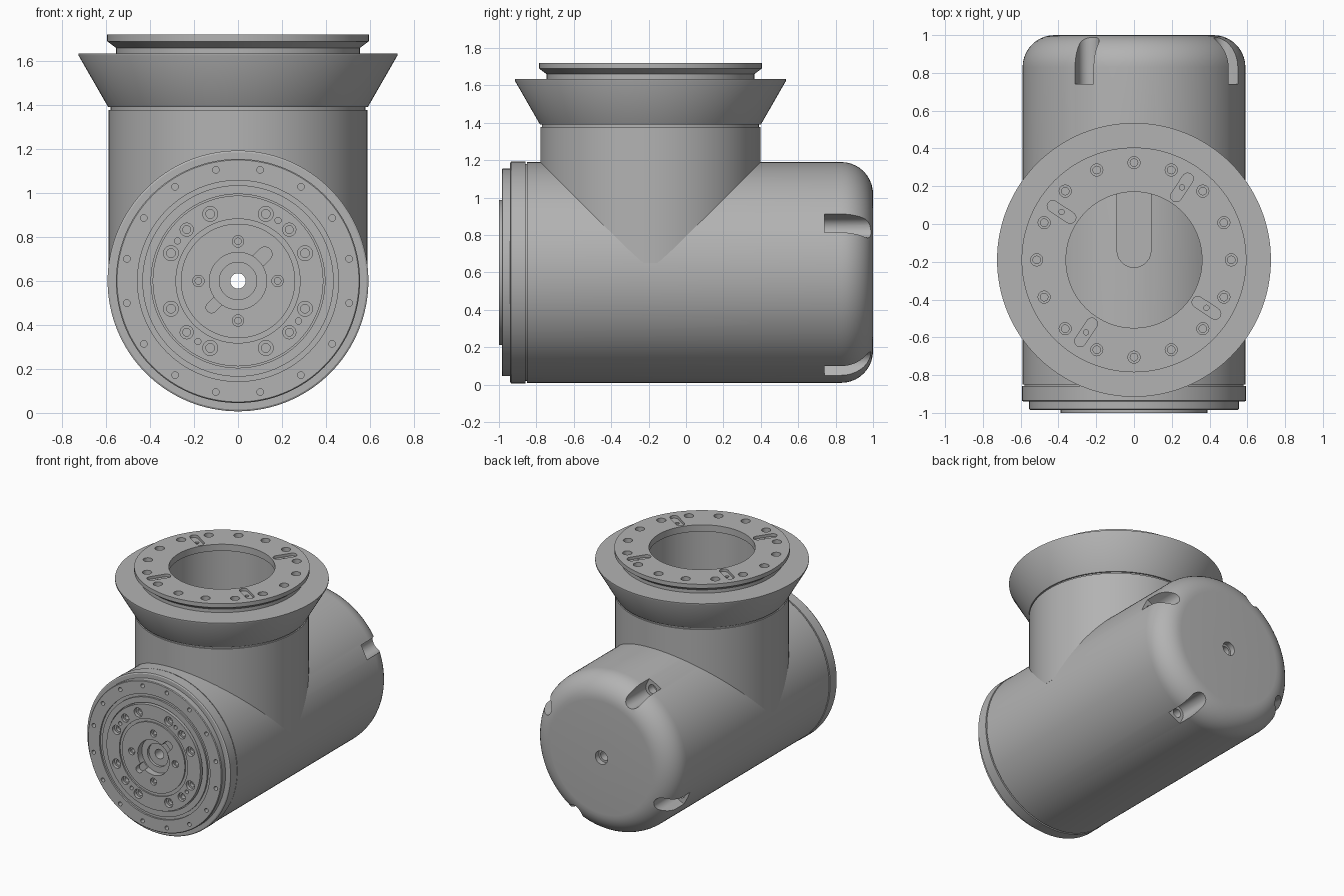
import bpy, bmesh
from math import cos, sin, pi, radians
from mathutils import Matrix

cube = bpy.data.objects.get("Cube")
if cube:
    bpy.data.objects.remove(cube)

grey = bpy.data.materials.new("mid grey")
grey.use_nodes = True
colour = (0.45, 0.45, 0.45, 1)
grey.diffuse_color = colour
grey.node_tree.nodes["Principled BSDF"].inputs["Base Color"].default_value = colour

# Local frames: z runs outward along each joint axis
FRONT = Matrix.Translation((0, 0, 0.6)) @ Matrix.Rotation(pi / 2, 4, 'X')
TOP = Matrix.Translation((0, -0.19, 0))


def lathe(bm, profile, segs=128, at=(0, 0)):
    """Revolve (radius, height) points; a profile off the axis is closed to a ring."""
    rings = []
    for i in range(segs):
        a = 2 * pi * i / segs
        rings.append([bm.verts.new((at[0] + r * cos(a), at[1] + r * sin(a), h))
                      for r, h in profile])
    n = len(profile)
    spans = n if profile[0][0] > 0 else n - 1
    for i in range(segs):
        a, b = rings[i], rings[(i + 1) % segs]
        for j in range(spans):
            k = (j + 1) % n
            bm.faces.new((a[j], b[j], b[k], a[k]))
    bmesh.ops.remove_doubles(bm, verts=[v for ring in rings for v in ring], dist=1e-5)


def polar(radius, degrees):
    return radius * cos(radians(degrees)), radius * sin(radians(degrees))


def hole(bm, at, face, steps):
    """Stepped drill: steps are (radius, depth) below the face."""
    profile = [(0, face + 0.02)]
    top = face + 0.02
    for r, depth in steps:
        profile += [(r, top), (r, face - depth)]
        top = face - depth
    lathe(bm, profile + [(0, top)], 20, at)


def slot(bm, angle, inner, outer, width, low, high):
    """Round-ended prism lying along a radius."""
    w = width / 2
    ends = [(outer - w, -90), (inner + w, 90)]
    verts = []
    for centre, start in ends:
        for i in range(13):
            x, y = polar(w, start + 15 * i)
            p = Matrix.Rotation(radians(angle), 3, 'Z')
            verts.append(bm.verts.new((*(p @ Matrix.Translation((centre + x, y, 0)).translation).xy, low)))
    face = bm.faces.new(verts)
    made = bmesh.ops.extrude_face_region(bm, geom=[face])["geom"]
    for v in made:
        if isinstance(v, bmesh.types.BMVert):
            v.co.z = high


def finish(name, bm, frame):
    bmesh.ops.recalc_face_normals(bm, faces=bm.faces)
    mesh = bpy.data.meshes.new(name)
    bm.to_mesh(mesh)
    bm.free()
    mesh.transform(frame)
    mesh.materials.append(grey)
    ob = bpy.data.objects.new(name, mesh)
    bpy.context.collection.objects.link(ob)
    return ob


def select(ob):
    bpy.ops.object.select_all(action='DESELECT')
    ob.select_set(True)
    bpy.context.view_layer.objects.active = ob


def cut(ob, bm, frame):
    cutter = finish("cutter", bm, frame)
    mod = ob.modifiers.new("cut", 'BOOLEAN')
    mod.operation, mod.solver, mod.object = 'DIFFERENCE', 'EXACT', cutter
    select(ob)
    bpy.ops.object.modifier_apply(modifier=mod.name)
    bpy.data.objects.remove(cutter)


def turned(name, profile, frame):
    bm = bmesh.new()
    lathe(bm, profile)
    return finish(name, bm, frame)


# Main housing: horizontal barrel with rounded rear cap and centre bore
R, FILLET = 0.59, 0.17
cap = [(R - FILLET + FILLET * cos(a), -1 + FILLET - FILLET * sin(a))
       for a in [pi / 2 * i / 10 for i in range(11)]]
housing = turned("main_housing", [(0.035, 0.85), (R, 0.85)] + cap +
                 [(0.05, -1), (0.05, -0.96), (0.035, -0.96)], FRONT)

# Four screw notches around the rear cap
NOTCHES = [26.6 + 90 * i for i in range(4)]
bm = bmesh.new()
for a in NOTCHES:
    slot(bm, a, 0.48, 0.8, 0.11, -1.1, -0.74)
cut(housing, bm, FRONT)
bm = bmesh.new()
for a in NOTCHES:
    lathe(bm, [(0, -0.8), (0.032, -0.8), (0.032, -0.68), (0, -0.68)], 20, polar(0.535, a))
cut(housing, bm, FRONT)

# Cable opening in the barrel under the vertical bore
bm = bmesh.new()
slot(bm, 90, -0.04, 0.45, 0.18, 0.9, 1.4)
cut(housing, bm, TOP)

# Vertical branch
neck = turned("vertical_neck", [(0.38, 0.65), (R - 0.001, 0.65), (R - 0.001, 1.378),
                                (0.58, 1.378), (0.58, 1.4), (0.38, 1.4)], TOP)

# Flared collar with top mounting flange
collar = turned("flared_collar", [
    (0.38, 1.39), (0.59, 1.39), (0.725, 1.625), (0.725, 1.635), (0.555, 1.635),
    (0.555, 1.66), (0.595, 1.69), (0.595, 1.72), (0.36, 1.72), (0.36, 1.67), (0.38, 1.67)], TOP)
bm = bmesh.new()
for i in range(16):
    hole(bm, polar(0.515, 22.5 * i), 1.72, [(0.032, 0.03), (0.02, 0.06)])
for i in range(4):
    slot(bm, 56.5 + 90 * i, 0.375, 0.545, 0.06, 1.7, 1.75)
cut(collar, bm, TOP)
bm = bmesh.new()
for i in range(4):
    hole(bm, polar(0.46, 56.5 + 90 * i), 1.705, [(0.014, 0.04)])
cut(collar, bm, TOP)

# Front output flange: stepped rings with shallow grooves
flange = turned("front_flange", [
    (0.035, 0.84), (0.58, 0.84), (0.58, 0.858), (0.593, 0.858), (0.593, 0.935),
    (0.585, 0.94), (0.555, 0.94), (0.555, 0.98), (0.55, 0.985), (0.457, 0.985),
    (0.457, 0.972), (0.435, 0.972), (0.435, 0.985), (0.395, 0.985), (0.395, 0.96),
    (0.388, 0.96), (0.388, 1.0), (0.282, 1.0), (0.282, 0.99), (0.26, 0.99),
    (0.26, 1.0), (0.13, 1.0), (0.13, 0.95), (0.085, 0.95), (0.085, 0.93), (0.035, 0.93)], FRONT)

# Bolt circles on the front flange
bm = bmesh.new()
for i in range(16):
    hole(bm, polar(0.515, 11.25 + 22.5 * i), 0.985, [(0.015, 0.04)])
for i in range(8):
    hole(bm, polar(0.33, 22.5 + 45 * i), 1.0, [(0.034, 0.025), (0.02, 0.05)])
for i in range(4):
    hole(bm, polar(0.33, 45 + 90 * i), 1.0, [(0.03, 0.02), (0.018, 0.05)])
    hole(bm, polar(0.33, 56.5 + 90 * i), 1.0, [(0.014, 0.04)])
    hole(bm, polar(0.18, 90 * i), 1.0, [(0.026, 0.02), (0.015, 0.05)])
# Keyways beside the centre recess
slot(bm, 45, 0.1, 0.205, 0.065, 0.96, 1.03)
slot(bm, 225, 0.1, 0.195, 0.05, 0.96, 1.03)
cut(flange, bm, FRONT)

for ob in (housing, neck, collar, flange):
    select(ob)
    bpy.ops.object.shade_smooth_by_angle(angle=radians(30))
